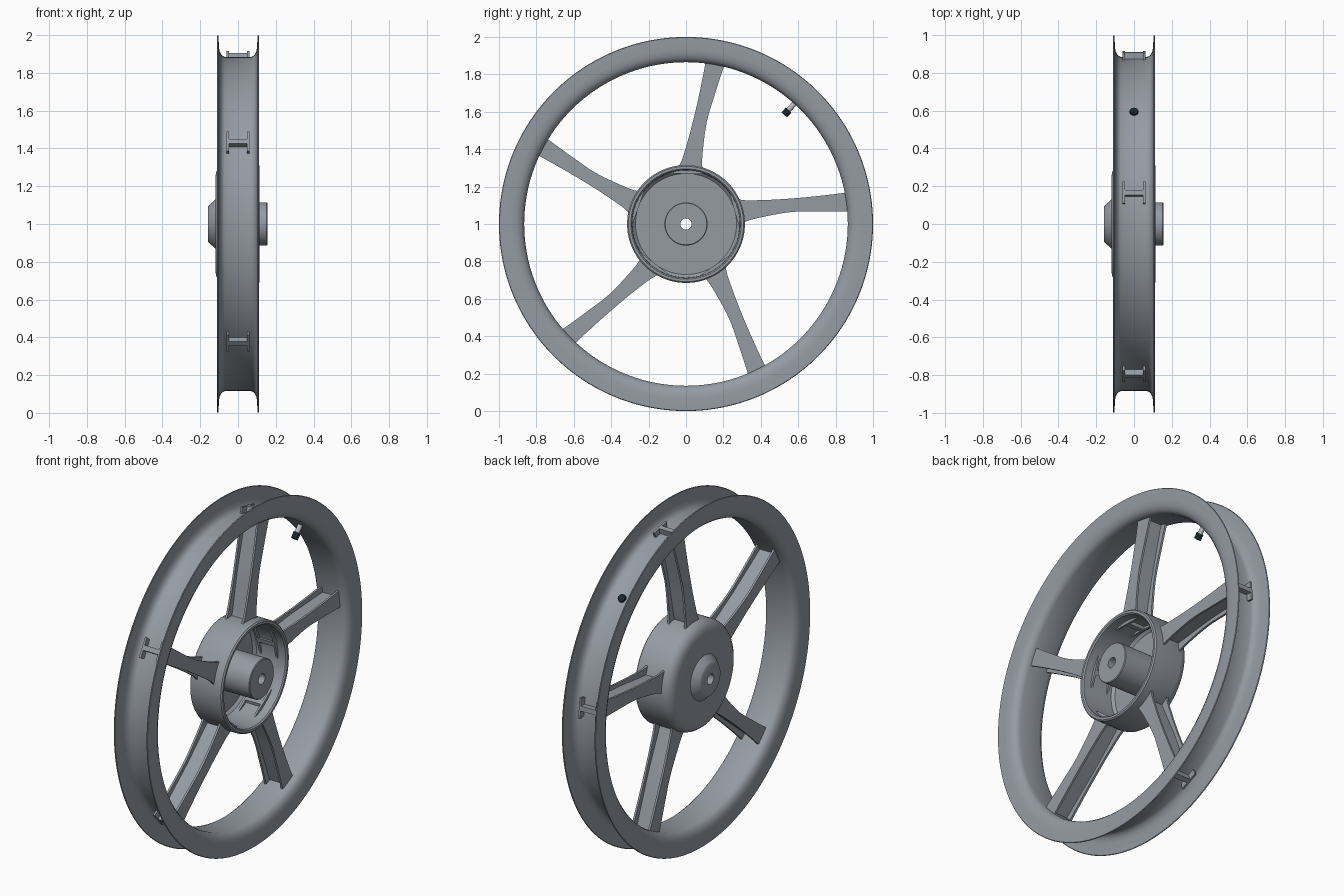
import bpy, bmesh, math
from mathutils import Matrix, Vector

cube = bpy.data.objects.get("Cube")
if cube:
    bpy.data.objects.remove(cube, do_unlink=True)


def material(name, color):
    m = bpy.data.materials.new(name)
    m.diffuse_color = (*color, 1)
    m.use_nodes = True
    m.node_tree.nodes["Principled BSDF"].inputs["Base Color"].default_value = (*color, 1)
    return m


ALLOY = material("grey alloy", (0.30, 0.33, 0.37))
STEEL = material("light steel", (0.50, 0.52, 0.54))
RUBBER = material("black rubber", (0.008, 0.02, 0.025))
AXLE = Vector((0, 0, 1))


def finish(name, bm, mat, turn=Matrix()):
    """Turn the part about the axle line, lift it to axle height, shade it."""
    bmesh.ops.recalc_face_normals(bm, faces=bm.faces)
    bm.transform(Matrix.Translation(AXLE) @ turn)
    mesh = bpy.data.meshes.new(name)
    bm.to_mesh(mesh)
    bm.free()
    mesh.materials.append(mat)
    mesh.shade_smooth()
    mesh.set_sharp_from_angle(angle=math.radians(32))
    obj = bpy.data.objects.new(name, mesh)
    bpy.context.collection.objects.link(obj)
    return obj


def lathe(name, profile, mat, segments=128):
    """Revolve a closed (x, radius) profile about the x axis."""
    bm = bmesh.new()
    rings = []
    for i in range(segments):
        a = math.tau * i / segments
        rings.append([bm.verts.new((x, r * math.cos(a), r * math.sin(a))) for x, r in profile])
    n = len(profile)
    for i in range(segments):
        a, b = rings[i], rings[(i + 1) % segments]
        for j in range(n):
            k = (j + 1) % n
            bm.faces.new((a[j], a[k], b[k], b[j]))
    return finish(name, bm, mat)


def strip(bm, left, right, x0, x1):
    """Solid band between two edge paths, from x0 to x1."""
    rows = [[bm.verts.new((x, *p)) for x, p in ((x0, l), (x1, l), (x1, r), (x0, r))]
            for l, r in zip(left, right)]
    for a, b in zip(rows, rows[1:]):
        for j in range(4):
            k = (j + 1) % 4
            bm.faces.new((a[j], a[k], b[k], b[j]))
    bm.faces.new(rows[0])
    bm.faces.new(rows[-1])


def smooth_path(points, steps=4):
    """Catmull-Rom curve through the points."""
    p = [Vector(q) for q in points]
    p = [2 * p[0] - p[1]] + p + [2 * p[-1] - p[-2]]
    out = []
    for a, b, c, d in zip(p, p[1:], p[2:], p[3:]):
        for s in range(steps):
            t = s / steps
            out.append(0.5 * (2 * b + (c - a) * t + (2 * a - 5 * b + 4 * c - d) * t**2
                              + (3 * b - a - 3 * c + d) * t**3))
    return out + [p[-2]]


# Rim: symmetric channel, outer wall then inner wall
outer = [(0.070, 0.884), (0.085, 0.892), (0.096, 0.910), (0.101, 0.935), (0.103, 0.997)]
inner = [(0.106, 1.0), (0.110, 0.997), (0.110, 0.935), (0.107, 0.905), (0.096, 0.882),
         (0.082, 0.870), (0.065, 0.865)]
half = outer + inner
lathe("rim", half + [(-x, r) for x, r in reversed(half)], ALLOY, 160)

# Hub: drum open on the left, centre boss and axle hole
lathe("hub", [(-0.16, 0.03), (-0.16, 0.09), (-0.156, 0.097), (-0.12, 0.13), (-0.12, 0.25),
              (-0.115, 0.277), (-0.102, 0.298), (-0.085, 0.31), (-0.065, 0.315),
              (0.108, 0.315), (0.115, 0.308), (0.115, 0.295), (0.108, 0.288),
              (-0.08, 0.285), (-0.095, 0.27), (-0.095, 0.115), (0.151, 0.115),
              (0.155, 0.111), (0.155, 0.03)], ALLOY)

# Five curved spokes with an H section
left = smooth_path([(-0.085, 0.272), (-0.032, 0.32), (0.008, 0.44), (0.04, 0.56),
                    (0.07, 0.69), (0.101, 0.845), (0.11, 0.915)])
right = smooth_path([(0.10, 0.266), (0.086, 0.315), (0.093, 0.42), (0.112, 0.55),
                     (0.147, 0.67), (0.20, 0.834), (0.225, 0.89)])
mid = [(l + r) / 2 for l, r in zip(left, right)]
across = [(r - l).normalized() * 0.014 for l, r in zip(left, right)]
for i in range(5):
    bm = bmesh.new()
    for side in (-1, 1):
        strip(bm, left, right, side * 0.048, side * 0.06)
    strip(bm, [m - a for m, a in zip(mid, across)],
          [m + a for m, a in zip(mid, across)], -0.05, 0.05)
    finish(f"spoke_{i + 1}", bm, ALLOY, Matrix.Rotation(math.tau * i / 5, 4, "X"))


# Valve: stem and cap inside the rim, base in the channel
def valve_part(name, radius, near, far, sides, mat):
    bm = bmesh.new()
    bmesh.ops.create_cone(bm, cap_ends=True, segments=sides, radius1=radius, radius2=radius,
                          depth=far - near,
                          matrix=Matrix.Translation((0, 0, (near + far) / 2)))
    finish(name, bm, mat, Matrix.Rotation(math.radians(-42), 4, "X"))


valve_part("valve_cap", 0.020, 0.785, 0.82, 16, RUBBER)
valve_part("valve_stem", 0.014, 0.81, 0.88, 16, STEEL)
valve_part("valve_base", 0.023, 0.87, 0.895, 12, RUBBER)
